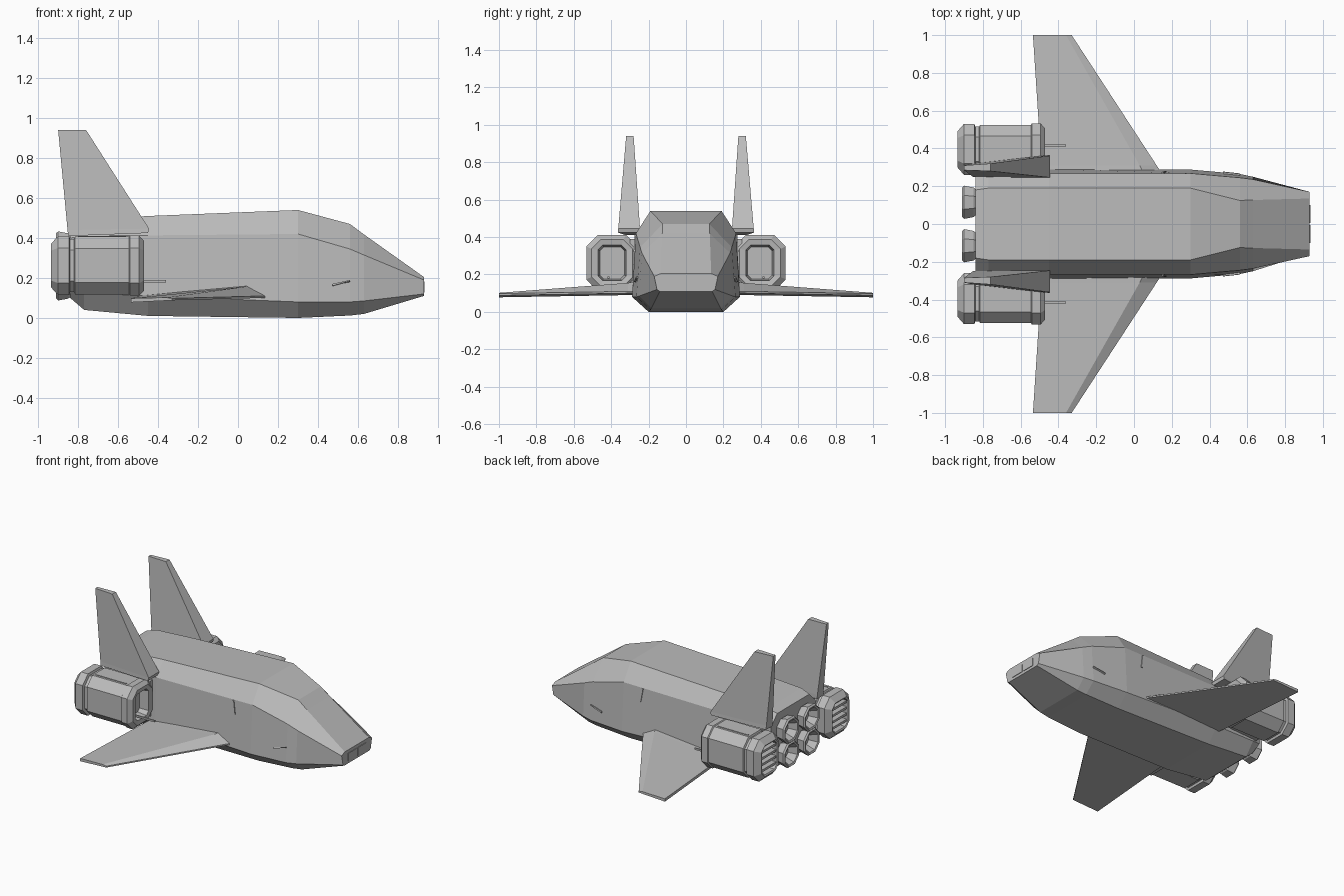
import bpy, bmesh, math
from mathutils import Vector

if "Cube" in bpy.data.objects:
    bpy.data.objects.remove(bpy.data.objects["Cube"])

hull_grey = bpy.data.materials.new("hull_grey")
hull_grey.diffuse_color = (0.5, 0.5, 0.5, 1)
hull_grey.use_nodes = True
hull_grey.node_tree.nodes["Principled BSDF"].inputs["Base Color"].default_value = hull_grey.diffuse_color


def finish(name, bm):
    bmesh.ops.recalc_face_normals(bm, faces=bm.faces)
    me = bpy.data.meshes.new(name)
    bm.to_mesh(me)
    bm.free()
    me.materials.append(hull_grey)
    ob = bpy.data.objects.new(name, me)
    bpy.context.collection.objects.link(ob)
    return ob


def loft(name, rings, closed=False):
    """Skin a list of rings; closed joins the last ring to the first."""
    bm = bmesh.new()
    vs = [[bm.verts.new(p) for p in r] for r in rings]
    n = len(vs[0])
    pairs = list(zip(vs, vs[1:])) + ([(vs[-1], vs[0])] if closed else [])
    for a, b in pairs:
        for i in range(n):
            j = (i + 1) % n
            bm.faces.new((a[i], a[j], b[j], b[i]))
    if not closed:
        bm.faces.new(vs[0])
        bm.faces.new(vs[-1])
    return finish(name, bm)


def box(name, lo, hi):
    r = lambda x: [(x, lo[1], lo[2]), (x, hi[1], lo[2]), (x, hi[1], hi[2]), (x, lo[1], hi[2])]
    return loft(name, [r(lo[0]), r(hi[0])])


def both_sides(ob):
    m = ob.modifiers.new("mirror", "MIRROR")
    m.use_axis = (False, True, False)
    m.use_mirror_merge = False


# Fuselage: x, then (half width, z) of keel, lower side, shoulder and roof
stations = [
    (-0.84, (.18, .10), (.25, .14), (.25, .40), (.18, .47)),
    (-0.77, (.20, .04), (.27, .125), (.262, .41), (.19, .49)),
    (-0.45, (.21, .01), (.29, .11), (.268, .413), (.19, .51)),
    (0.30, (.20, .00), (.288, .08), (.268, .42), (.19, .54)),
    (0.56, (.19, .012), (.265, .08), (.245, .345), (.125, .47)),
    (0.63, (.185, .02), (.25, .085), (.236, .315), (.127, .418)),
    (0.93, (.14, .11), (.155, .12), (.17, .19), (.135, .205)),
]
rings = []
for x, *half in stations:
    rings.append([(x, y, z) for y, z in half] + [(x, -y, z) for y, z in reversed(half)])
loft("fuselage", rings)

# Nose panels, door seams and side vents
for y0, y1 in ((-.10, -.005), (.005, .10)):
    box("nose_panel", (.925, y0, .128), (.934, y1, .182))
both_sides(loft("door_seam", [[(x, .262, .415), (x + .015, .262, .32), (x + .015, .28, .32),
                               (x, .274, .415)] for x in (.145, .157)]))
both_sides(loft("side_vent", [[(.47, .25, .155), (.56, .25, .175), (.56, .268, .185),
                               (.47, .278, .16)], [(.47, .25, .165), (.56, .25, .187),
                               (.56, .266, .19), (.47, .276, .17)]]))


# Swept wings with a bevelled leading edge
def wing_ring(y, back, front, bottom, top, bevel):
    return [(back, y, bottom), (front, y, bottom + .01), (front, y, bottom + .02),
            (front - bevel, y, top), (back, y, bottom + .02)]


both_sides(loft("wing", [wing_ring(.25, -.48, .16, .09, .165, .10),
                         wing_ring(.31, -.49, .12, .09, .155, .09),
                         wing_ring(1.0, -.535, -.33, .078, .102, .03)]))

# Tail fins, wider at the leading root
both_sides(loft("tail_fin", [
    [(-.85, .25, .41), (-.85, .32, .41), (-.45, .365, .425), (-.45, .245, .425)],
    [(-.853, .25, .44), (-.853, .32, .44), (-.445, .362, .447), (-.445, .246, .447)],
    [(-.90, .285, .94), (-.90, .31, .94), (-.76, .32, .94), (-.76, .28, .94)]]))


# Engine pods: chamfered box sections, stepped along x
def pod_ring(x, hy, hz, c, cy=.395, cz=.262):
    q = [(hy, -hz + c), (hy, hz - c), (hy - c, hz), (-hy + c, hz),
         (-hy, hz - c), (-hy, -hz + c), (-hy + c, -hz), (hy - c, -hz)]
    return [(x, cy + a, cz + b) for a, b in q]


both_sides(loft("engine_pod", [pod_ring(*s) for s in (
    (-.865, .085, .10, .03), (-.93, .085, .10, .03), (-.935, .095, .11, .035),
    (-.90, .135, .148, .06), (-.845, .135, .148, .06), (-.84, .12, .133, .055),
    (-.82, .12, .133, .055), (-.815, .13, .145, .06), (-.545, .13, .145, .06),
    (-.54, .138, .15, .062), (-.495, .138, .15, .062), (-.47, .11, .125, .05),
    (-.475, .075, .095, .025), (-.54, .065, .085, .02))]))
for k in range(4):
    z = .195 + k * .044
    both_sides(box("exhaust_slat", (-.925, .315, z - .008), (-.86, .475, z + .008)))
both_sides(box("pod_strip", (-.80, .44, .40), (-.56, .45, .411)))
both_sides(box("pod_mount", (-.80, .24, .14), (-.48, .30, .39)))
both_sides(box("probe", (-.52, .41, .178), (-.36, .42, .19)))


# Main rocket nozzles: hollow octagonal bells
def bell_ring(x, r, cy, cz):
    return [(x, cy + r * math.cos(a), cz + r * math.sin(a))
            for a in (math.pi / 8 + i * math.pi / 4 for i in range(8))]


for cz in (.175, .345):
    both_sides(loft("rocket_nozzle", [bell_ring(x, r, .115, cz) for x, r in (
        (-.82, .06), (-.85, .085), (-.90, .095), (-.91, .085), (-.905, .072), (-.85, .045))]))
